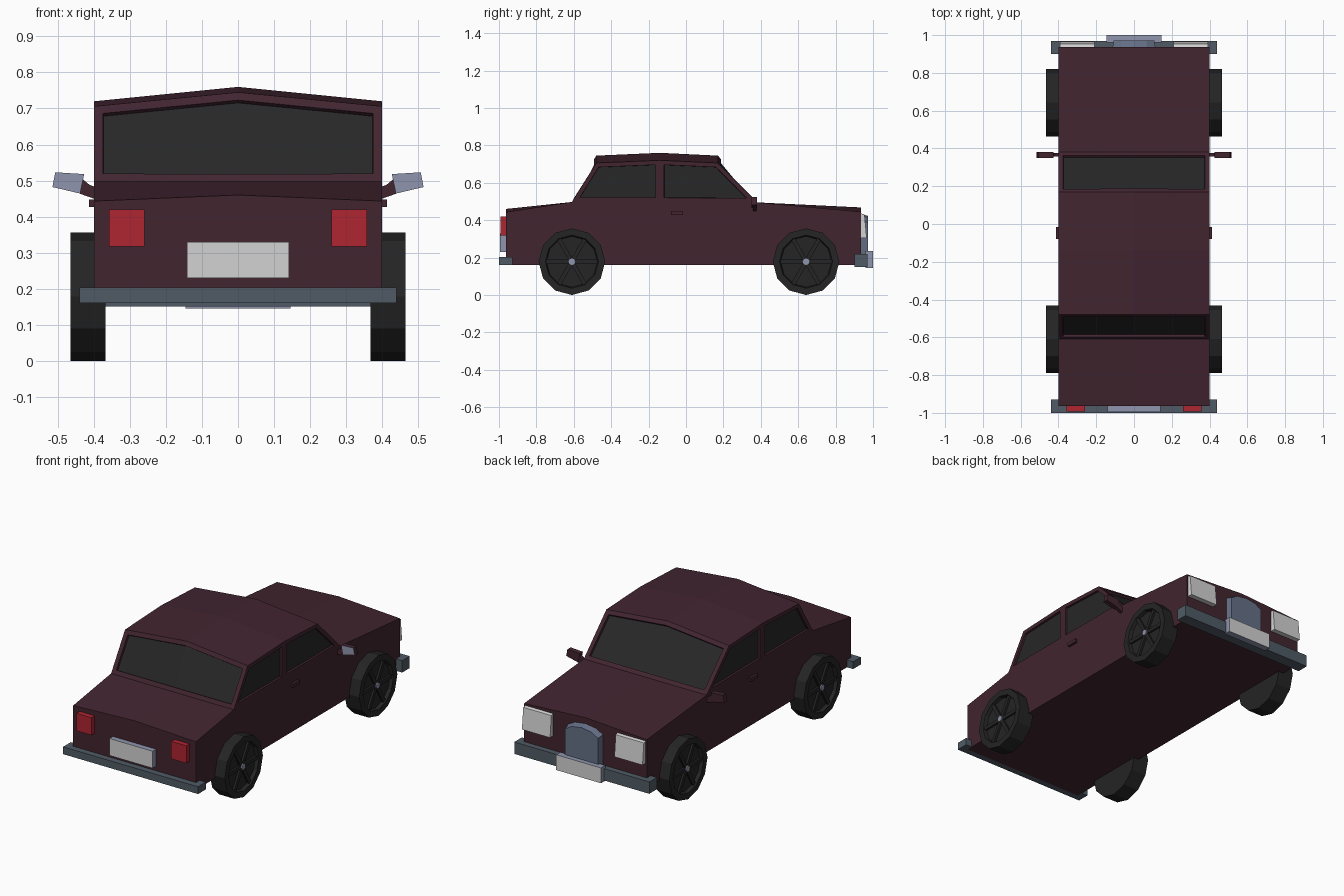
import bpy, bmesh, math
from mathutils import Matrix

if "Cube" in bpy.data.objects:
    bpy.data.objects.remove(bpy.data.objects["Cube"])


def mat(name, r, g, b):
    m = bpy.data.materials.new(name)
    m.diffuse_color = (r, g, b, 1)
    m.use_nodes = True
    m.node_tree.nodes["Principled BSDF"].inputs["Base Color"].default_value = m.diffuse_color
    return m


PAINT = mat("dark_maroon_paint", 0.054, 0.018, 0.029)
GLASS = mat("dark_glass", 0.020, 0.020, 0.020)
RUBBER = mat("black_rubber", 0.018, 0.018, 0.018)
SLATE = mat("slate_bumper", 0.080, 0.105, 0.130)
CHROME = mat("pale_blue_chrome", 0.28, 0.30, 0.42)
GRILLE = mat("blue_grey_grille", 0.13, 0.16, 0.24)
WHITE = mat("off_white", 0.65, 0.65, 0.65)
RED = mat("lamp_red", 0.43, 0.018, 0.030)


def finish(name, bm, mats, rule=None):
    """Turn a bmesh into an object; rule(face) gives the material slot."""
    bmesh.ops.recalc_face_normals(bm, faces=bm.faces)
    bm.normal_update()
    if rule:
        for f in bm.faces:
            f.material_index = rule(f)
    me = bpy.data.meshes.new(name)
    bm.to_mesh(me)
    bm.free()
    for m in mats:
        me.materials.append(m)
    ob = bpy.data.objects.new(name, me)
    bpy.context.collection.objects.link(ob)
    return ob


def add_box(bm, x, y, z, rot=None):
    m = Matrix.Translation((sum(x) / 2, sum(y) / 2, sum(z) / 2)) @ \
        Matrix.Diagonal((abs(x[1] - x[0]), y[1] - y[0], z[1] - z[0], 1))
    bmesh.ops.create_cube(bm, size=1, matrix=rot @ m if rot else m)


def box(name, x, y, z, mats, rule=None):
    bm = bmesh.new()
    add_box(bm, x, y, z)
    return finish(name, bm, mats, rule)


def prism(name, pts, y0, y1, mats, rule=None):
    """Extrude an (x, z) outline from y0 to y1."""
    bm = bmesh.new()
    f = bm.faces.new([bm.verts.new((x, y0, z)) for x, z in pts])
    out = bmesh.ops.extrude_face_region(bm, geom=[f])
    for v in out["geom"]:
        if isinstance(v, bmesh.types.BMVert):
            v.co.y = y1
    return finish(name, bm, mats, rule)


# Body shell: stations of (y, centre height, edge height) across a constant width
W, FLOOR, BELT = 0.40, 0.16, 0.497
stations = [(-0.963, 0.46, 0.443), (-0.61, BELT, BELT), (-0.48, 0.745, 0.706),
            (-0.14, 0.76, 0.72), (0.17, 0.745, 0.706), (0.38, 0.495, 0.495),
            (0.936, 0.468, 0.445)]
bm = bmesh.new()
L, C, R = ([bm.verts.new((x, y, zc if x == 0 else ze)) for y, zc, ze in stations]
           for x in (-W, 0, W))
strips = [[bm.faces.new((a[i], a[i + 1], b[i + 1], b[i])) for a, b in ((L, C), (C, R))]
          for i in range(6)]
side_windows, floor = [], []
for x, E in ((-W, L), (W, R)):
    b0, b1 = (bm.verts.new((x, stations[i][0], FLOOR)) for i in (0, 6))
    pillar = bm.verts.new((x, -0.14, BELT))
    bm.faces.new((b0, b1, E[6], E[5], pillar, E[1], E[0]))
    side_windows.append(bm.faces.new((E[1], pillar, E[3], E[2])))
    side_windows.append(bm.faces.new((pillar, E[5], E[4], E[3])))
    floor.append((b0, b1))
(l0, l1), (r0, r1) = floor
bm.faces.new((l0, l1, r1, r0))
bm.faces.new((l0, r0, R[0], C[0], L[0]))
bm.faces.new((l1, r1, R[6], C[6], L[6]))
bmesh.ops.recalc_face_normals(bm, faces=bm.faces)
# Recessed windows: a flat frame inset, then a short step inwards
for region in (strips[1], strips[4]):
    for t, d in ((0.025, 0), (0.001, -0.014)):
        bmesh.ops.inset_region(bm, faces=region, thickness=t, depth=d, use_even_offset=True)
for t, d in ((0.023, 0), (0.001, -0.012)):
    bmesh.ops.inset_individual(bm, faces=side_windows, thickness=t, depth=d, use_even_offset=True)
glass = set(side_windows + strips[1] + strips[4])
finish("body", bm, [PAINT, GLASS], lambda f: 1 if f in glass else 0)

# Bumpers
box("rear_bumper", (-0.44, 0.44), (-1.0, -0.928), (0.16, 0.203), [SLATE])
box("front_bumper", (-0.44, 0.44), (0.90, 0.97), (0.15, 0.22), [SLATE])

# Number plates: chrome holder, white outer face
box("rear_plate", (-0.141, 0.141), (-0.995, -0.955), (0.23, 0.33), [CHROME, WHITE],
    lambda f: int(f.normal.y < -0.9))
box("front_plate", (-0.146, 0.146), (0.96, 1.0), (0.145, 0.235), [CHROME, WHITE],
    lambda f: int(f.normal.y > 0.9))

# Grille with a peaked top and slightly pinched face
bm = bmesh.new()
outline = [(-0.115, 0.21), (0.115, 0.21), (0.115, 0.40), (0.07, 0.425), (0, 0.435),
           (-0.07, 0.425), (-0.115, 0.40)]
back = [bm.verts.new((x, 0.93, z)) for x, z in outline]
face = [bm.verts.new((x * 0.93, 0.972, z - 0.012)) for x, z in outline]
bm.faces.new(back)
bm.faces.new(face)
for i in range(7):
    j = (i + 1) % 7
    bm.faces.new((back[i], back[j], face[j], face[i]))
finish("grille", bm, [GRILLE])

# Wheel outline: (distance from centre line, radius)
tyre = [(0.367, 0.178), (0.465, 0.178), (0.465, 0.142), (0.445, 0.136)]
N = 12

for s, side in ((-1, "left"), (1, "right")):
    # Lamps
    box(side + "_tail_lamp", (s * 0.26, s * 0.358), (-0.993, -0.955), (0.317, 0.42), [RED])
    bm = bmesh.new()
    add_box(bm, (s * 0.21, s * 0.393), (0.93, 0.966), (0.305, 0.437))
    for v in bm.verts:
        if v.co.y > 0.95 and v.co.z > 0.4:
            v.co.y -= 0.012
            v.co.z -= 0.006
    finish(side + "_headlamp", bm, [WHITE])

    # Door handle
    box(side + "_door_handle", (s * 0.395, s * 0.414), (-0.08, -0.015), (0.427, 0.448), [PAINT])

    # Mirror: arm and tilted head with a reflecting rear face
    arm = [(0.395, 0.448), (0.395, 0.482), (0.412, 0.488), (0.432, 0.505), (0.44, 0.464)]
    head = [(0.515, 0.482), (0.507, 0.523), (0.427, 0.518), (0.438, 0.464)]
    prism(side + "_mirror_arm", [(s * x, z) for x, z in arm], 0.357, 0.377, [PAINT])
    prism(side + "_mirror", [(s * x, z) for x, z in head], 0.35, 0.38, [PAINT, CHROME],
          lambda f: int(f.normal.y < -0.9))

    for cy, end in ((-0.61, "rear"), (0.642, "front")):
        name = f"{end}_{side}_"
        place = Matrix.Translation((0, cy, 0.178))
        # Tyre and dished wheel
        bm = bmesh.new()
        rings = [[bm.verts.new((s * x, cy + r * math.sin(math.tau * k / N),
                                0.178 + r * math.cos(math.tau * k / N)))
                  for k in range(N)] for x, r in tyre]
        for a, b in zip(rings, rings[1:]):
            for k in range(N):
                j = (k + 1) % N
                bm.faces.new((a[k], a[j], b[j], b[k]))
        bm.faces.new(rings[0])
        bm.faces.new(rings[-1])
        finish(name + "wheel", bm, [RUBBER])
        # Spokes
        bm = bmesh.new()
        for k in range(6):
            add_box(bm, (s * 0.44, s * 0.457), (-0.011, 0.011), (0.01, 0.138),
                    place @ Matrix.Rotation(math.tau * (k + 0.5) / 6, 4, 'X'))
        finish(name + "spokes", bm, [RUBBER])
        # Hub cap
        bm = bmesh.new()
        bmesh.ops.create_cone(bm, cap_ends=True, segments=8, radius1=0.018, radius2=0.018,
                              depth=0.026, matrix=Matrix.Translation((s * 0.452, cy, 0.178))
                              @ Matrix.Rotation(math.pi / 2, 4, 'Y'))
        finish(name + "hub", bm, [CHROME])
